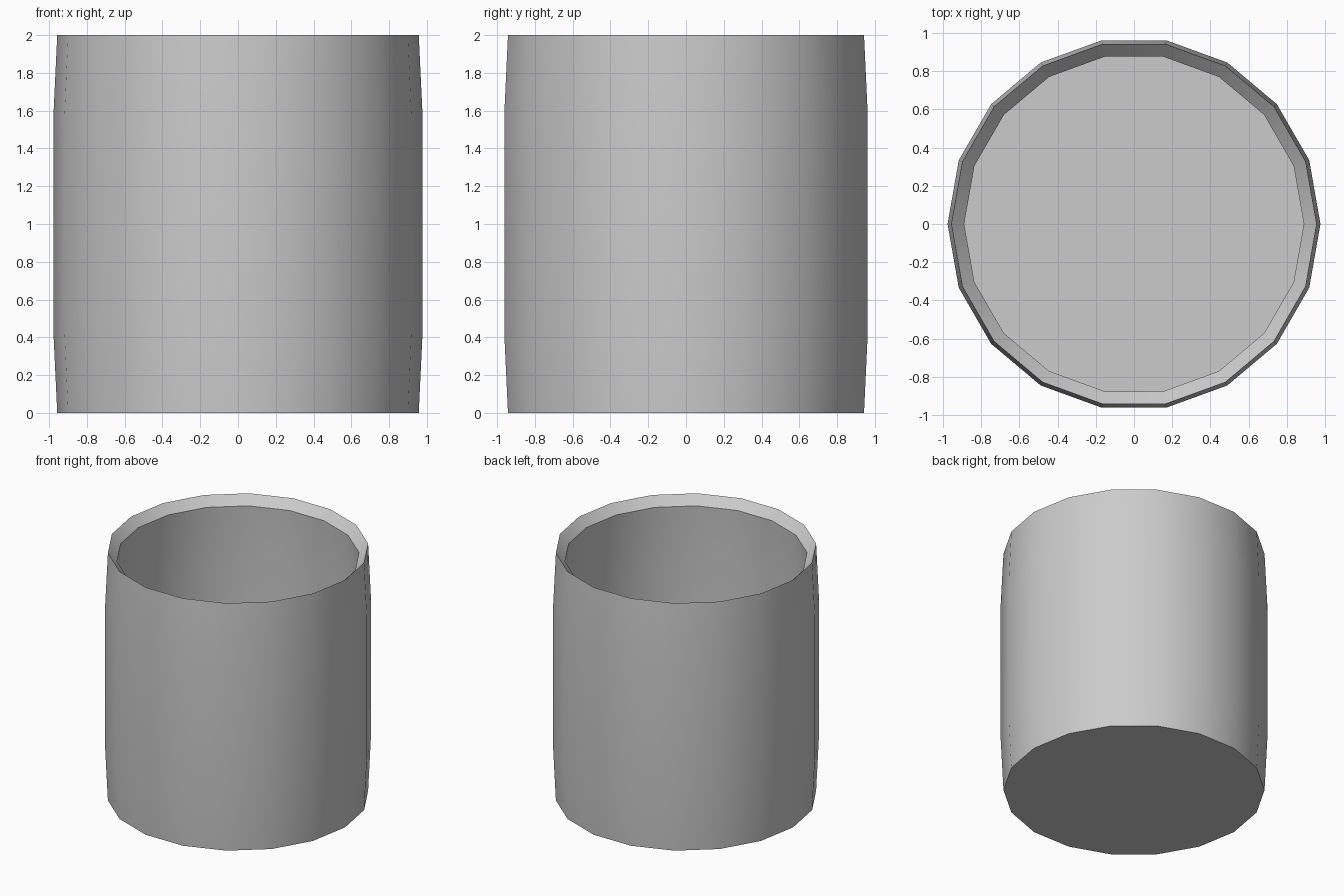
import bpy, bmesh
from math import cos, sin, pi, radians

if "Cube" in bpy.data.objects:
    bpy.data.objects.remove(bpy.data.objects["Cube"])

SIDES = 18

# closed profile of the cup wall (radius, height): outside going up, inside going down
profile = [(0.957, 0.0), (0.977, 0.42), (0.977, 1.58), (0.957, 2.0),
           (0.89, 1.93), (0.91, 1.54), (0.91, 0.46), (0.89, 0.07)]

bm = bmesh.new()
rings = [[bm.verts.new((r * cos(2 * pi * i / SIDES), r * sin(2 * pi * i / SIDES), z))
          for i in range(SIDES)] for r, z in profile]

# walls and sloped rim
for low, high in zip(rings, rings[1:]):
    for i in range(SIDES):
        j = (i + 1) % SIDES
        bm.faces.new((low[i], low[j], high[j], high[i]))

# underside and inner floor
bm.faces.new(rings[0][::-1])
bm.faces.new(rings[-1])
bmesh.ops.recalc_face_normals(bm, faces=bm.faces[:])

mesh = bpy.data.meshes.new("barrel_cup")
bm.to_mesh(mesh)
bm.free()
cup = bpy.data.objects.new("barrel_cup", mesh)
bpy.context.collection.objects.link(cup)

# smooth walls, crisp rim and base
bpy.context.view_layer.objects.active = cup
cup.select_set(True)
bpy.ops.object.shade_smooth_by_angle(angle=radians(30))
